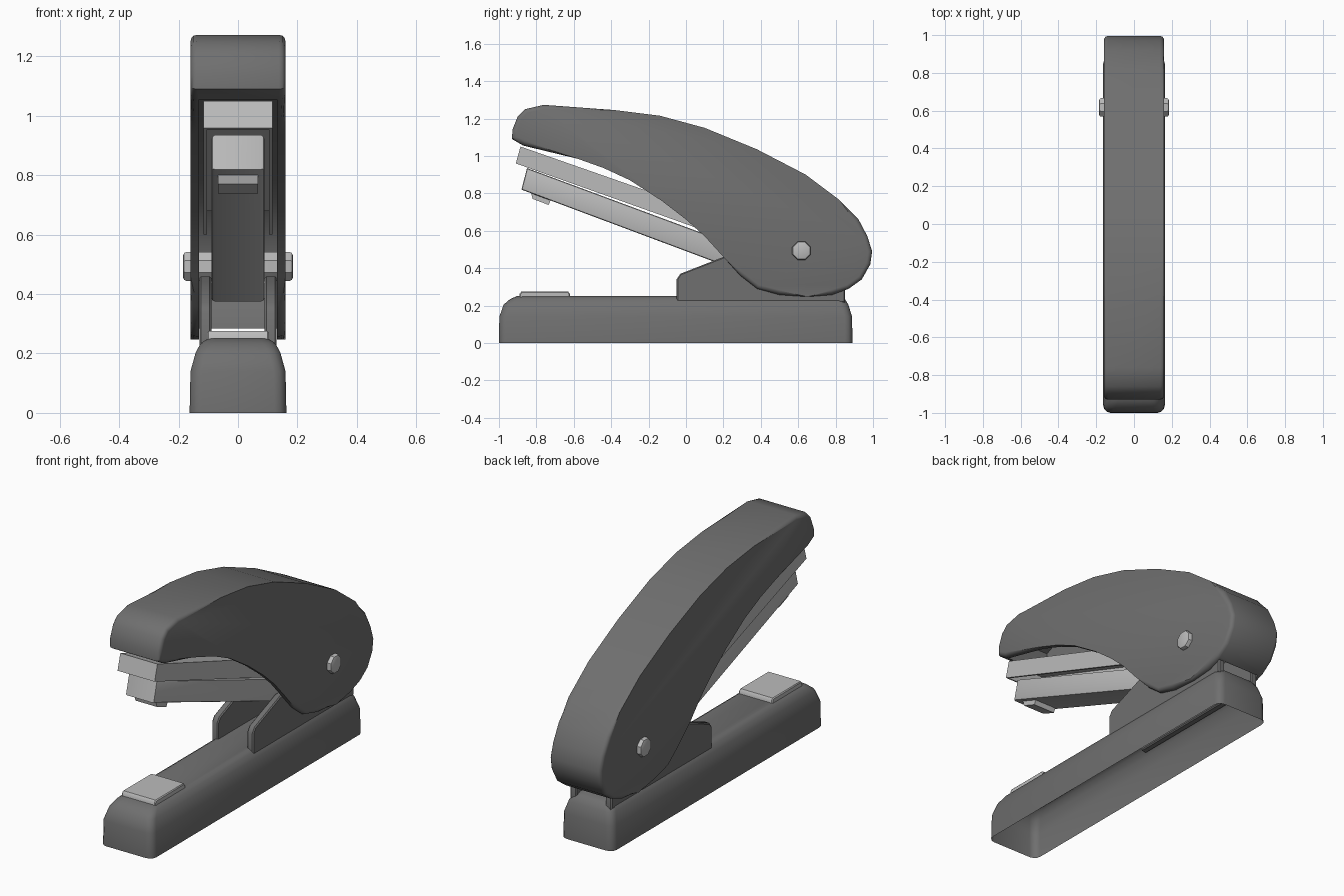
import bpy, bmesh, math

if "Cube" in bpy.data.objects:
    bpy.data.objects.remove(bpy.data.objects["Cube"])

def material(name, v):
    m = bpy.data.materials.new(name)
    m.diffuse_color = (v, v, v, 1)
    m.use_nodes = True
    m.node_tree.nodes["Principled BSDF"].inputs["Base Color"].default_value = m.diffuse_color
    return m

DARK, METAL = material("dark_plastic", 0.16), material("metal", 0.5)

def finish(name, bm, mat, angle=40):
    bmesh.ops.recalc_face_normals(bm, faces=bm.faces)
    me = bpy.data.meshes.new(name)
    bm.to_mesh(me)
    bm.free()
    me.materials.append(mat)
    ob = bpy.data.objects.new(name, me)
    bpy.context.collection.objects.link(ob)
    smooth(ob, angle)
    return ob

def smooth(ob, angle=40):
    bpy.ops.object.select_all(action='DESELECT')
    ob.select_set(True)
    bpy.context.view_layer.objects.active = ob
    bpy.ops.object.shade_smooth_by_angle(angle=math.radians(angle))

def extrude(name, pts, x0, x1, mat, bevel=0, segments=2):
    """Side profile (y, z) extruded from x0 to x1, with rounded side rims."""
    bm = bmesh.new()
    rings = [[bm.verts.new((x, y, z)) for y, z in pts] for x in (x0, x1)]
    caps = [bm.faces.new(r) for r in rings]
    n = len(pts)
    for i in range(n):
        j = (i + 1) % n
        bm.faces.new((rings[0][i], rings[0][j], rings[1][j], rings[1][i]))
    if bevel:
        edges = list({e for f in caps for e in f.edges})
        bmesh.ops.bevel(bm, geom=edges, offset=bevel, segments=segments,
                        profile=0.5, affect='EDGES')
    return finish(name, bm, mat)

# Base: open-bottomed shell lofted from rounded rectangles
def rounded_rect(hx, y0, y1, z, r, seg=3):
    out = []
    for k, (cx, cy) in enumerate([(hx - r, y1 - r), (r - hx, y1 - r),
                                  (r - hx, y0 + r), (hx - r, y0 + r)]):
        for s in range(seg + 1):
            a = math.pi / 2 * (k + s / seg)
            out.append((cx + r * math.cos(a), cy + r * math.sin(a), z))
    return out

bm = bmesh.new()
levels = [(0.163, -1.0, 0.89, 0.0), (0.160, -0.998, 0.888, 0.14),
          (0.142, -0.975, 0.868, 0.205), (0.125, -0.94, 0.85, 0.235),
          (0.102, -0.905, 0.83, 0.25)]
rings = [[bm.verts.new(p) for p in rounded_rect(*lv, 0.04)] for lv in levels]
for a, b in zip(rings, rings[1:]):
    for i in range(len(a)):
        j = (i + 1) % len(a)
        bm.faces.new((a[i], a[j], b[j], b[i]))
bm.faces.new(rings[-1])
finish("base", bm, DARK)

# Handle: curved body hollowed out from below
outline = [(-0.93, 1.09), (-0.928, 1.14), (-0.9, 1.21), (-0.86, 1.25), (-0.76, 1.273),
           (-0.38, 1.245), (-0.14, 1.215), (0.1, 1.15), (0.38, 1.035), (0.64, 0.9),
           (0.82, 0.765), (0.92, 0.665), (0.97, 0.57), (0.995, 0.49), (0.985, 0.42),
           (0.94, 0.34), (0.87, 0.29), (0.78, 0.257), (0.65, 0.247), (0.5, 0.257),
           (0.38, 0.29), (0.29, 0.36), (0.2, 0.46), (0.1, 0.57), (0.0, 0.66),
           (-0.13, 0.76), (-0.3, 0.87), (-0.44, 0.935), (-0.58, 0.985), (-0.87, 1.055)]
handle = extrude("handle", outline, -0.16, 0.16, DARK, 0.022, 3)
cavity = [(-0.88, 0.1), (-0.87, 1.18), (-0.76, 1.225), (-0.15, 1.165), (0.36, 0.99),
          (0.62, 0.855), (0.8, 0.71), (0.93, 0.55), (0.93, 0.45), (0.87, 0.36),
          (0.82, 0.1)]
cutter = extrude("handle_cavity_cutter", cavity, -0.132, 0.132, DARK)
cutter.hide_render = True
mod = handle.modifiers.new("hollow", 'BOOLEAN')
mod.operation, mod.object = 'DIFFERENCE', cutter
bpy.context.view_layer.objects.active = handle
bpy.ops.object.modifier_apply(modifier=mod.name)
bpy.data.objects.remove(cutter)
smooth(handle)

# Hinge bracket cheeks and sheet walls of the upper channel
cheek = [(-0.05, 0.215), (-0.05, 0.34), (-0.03, 0.37), (0.2, 0.46), (0.7, 0.46),
         (0.8, 0.4), (0.85, 0.3), (0.85, 0.215)]
wall = [(-0.91, 0.96), (-0.885, 1.05), (0.13, 0.695), (0.1, 0.6)]
for side, s in (("left", -1), ("right", 1)):
    extrude("hinge_cheek_" + side, cheek, s * 0.09, s * 0.13, DARK, 0.006, 1)
    extrude("upper_channel_wall_" + side, wall, s * 0.105, s * 0.116, METAL)

# Upper channel: bent top and front sheet
extrude("upper_channel_top", [(-0.91, 0.96), (-0.885, 1.05), (0.13, 0.695), (0.125, 0.68),
                              (-0.875, 1.03), (-0.897, 0.955)], -0.116, 0.116, METAL)

# Staple magazine with its small outlet lip
extrude("magazine", [(-0.85, 0.935), (-0.88, 0.82), (0.31, 0.375), (0.35, 0.49)],
        -0.09, 0.09, METAL, 0.012)
extrude("outlet_lip", [(-0.83, 0.81), (-0.82, 0.77), (-0.735, 0.738), (-0.72, 0.77)],
        -0.067, 0.067, METAL)

# Anvil plate
extrude("anvil", [(-0.89, 0.235), (-0.89, 0.262), (-0.88, 0.275), (-0.63, 0.275),
                  (-0.62, 0.262), (-0.62, 0.235)], -0.105, 0.105, METAL, 0.005, 1)

# Pivot pin with chamfered heads
pin = [(0.617 + 0.053 * math.cos(math.pi * (k + 0.5) / 4),
        0.493 + 0.053 * math.sin(math.pi * (k + 0.5) / 4)) for k in range(8)]
extrude("pivot_pin", pin, -0.185, 0.185, METAL, 0.012, 2)
